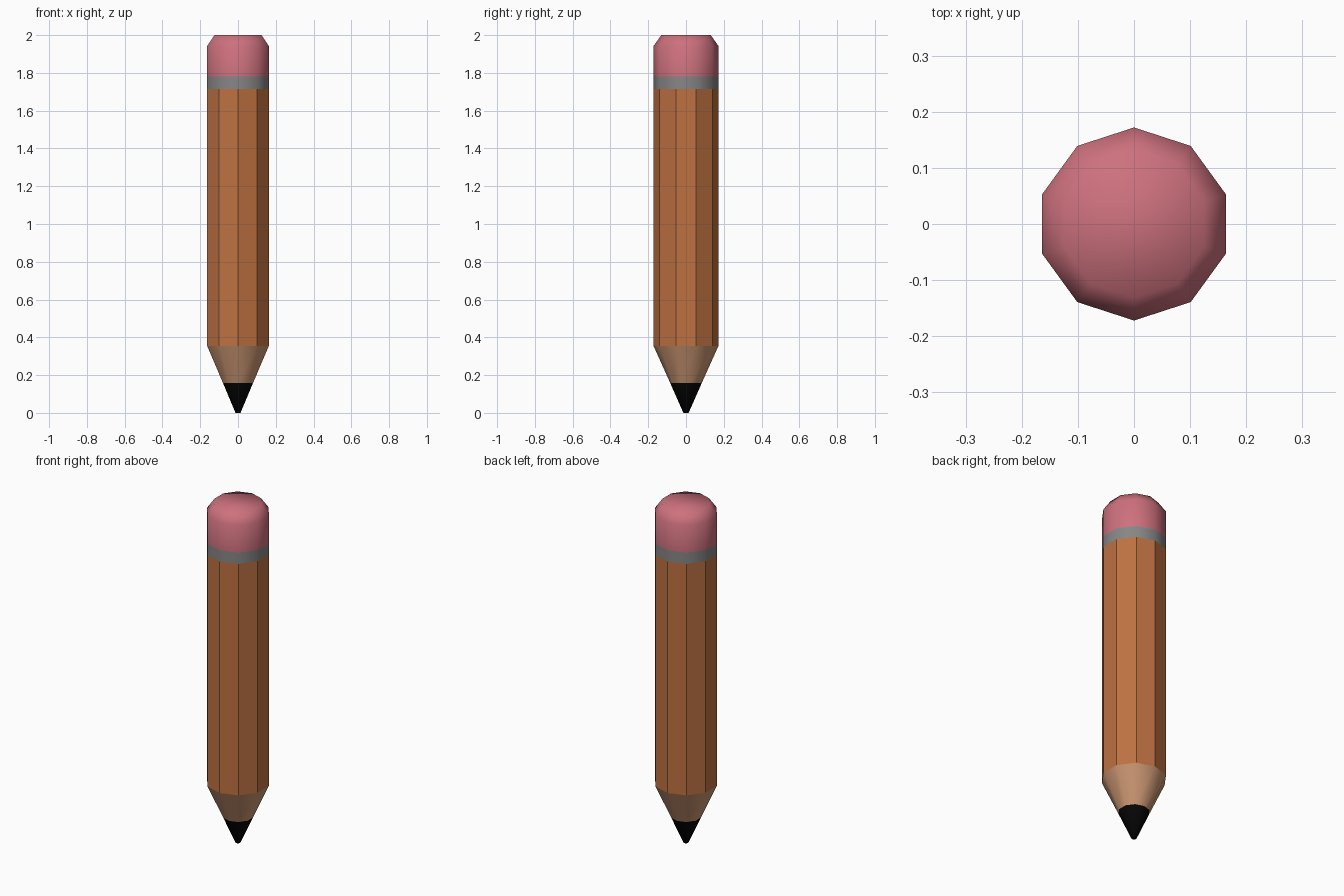
import bpy, bmesh, math

if "Cube" in bpy.data.objects:
    bpy.data.objects.remove(bpy.data.objects["Cube"])

SIDES = 10
R = 0.172


def material(name, rgb):
    m = bpy.data.materials.new(name)
    m.diffuse_color = (*rgb, 1.0)
    m.use_nodes = True
    m.node_tree.nodes["Principled BSDF"].inputs["Base Color"].default_value = m.diffuse_color
    return m


def lathe(name, profile, mat, smooth, cap_bottom=False, cap_top=False):
    """Sweep (radius, z) points into a ten-sided part, one corner facing +y."""
    bm = bmesh.new()
    rings = []
    for r, z in profile:
        ring = []
        for i in range(SIDES):
            a = math.pi / 2 + 2 * math.pi * i / SIDES
            ring.append(bm.verts.new((r * math.cos(a), r * math.sin(a), z)))
        rings.append(ring)
    for lo, hi in zip(rings, rings[1:]):
        for i in range(SIDES):
            j = (i + 1) % SIDES
            bm.faces.new((lo[i], lo[j], hi[j], hi[i]))
    if cap_bottom:
        bm.faces.new(rings[0][::-1])
    if cap_top:
        bm.faces.new(rings[-1])
    for f in bm.faces:
        f.smooth = smooth
    mesh = bpy.data.meshes.new(name)
    bm.to_mesh(mesh)
    bm.free()
    mesh.materials.append(mat)
    obj = bpy.data.objects.new(name, mesh)
    bpy.context.collection.objects.link(obj)
    return obj


paint = material("orange paint", (0.51, 0.165, 0.053))
wood = material("bare wood", (0.60, 0.31, 0.17))
graphite = material("black graphite", (0.002, 0.002, 0.002))
metal = material("grey metal", (0.24, 0.24, 0.24))
rubber = material("pink rubber", (0.61, 0.165, 0.205))

# Sharpened end
lathe("lead_tip", [(0.014, 0.0), (0.083, 0.157)], graphite, True, cap_bottom=True)
lathe("sharpened_wood", [(0.083, 0.157), (R, 0.355)], wood, True)

# Faceted shaft
lathe("shaft", [(R, 0.355), (R, 1.715)], paint, False)

# Ferrule band and bevelled eraser
lathe("ferrule", [(R, 1.715), (R, 1.78)], metal, True)
lathe("eraser", [(R, 1.78), (R, 1.942), (0.131, 2.0)], rubber, True, cap_top=True)
